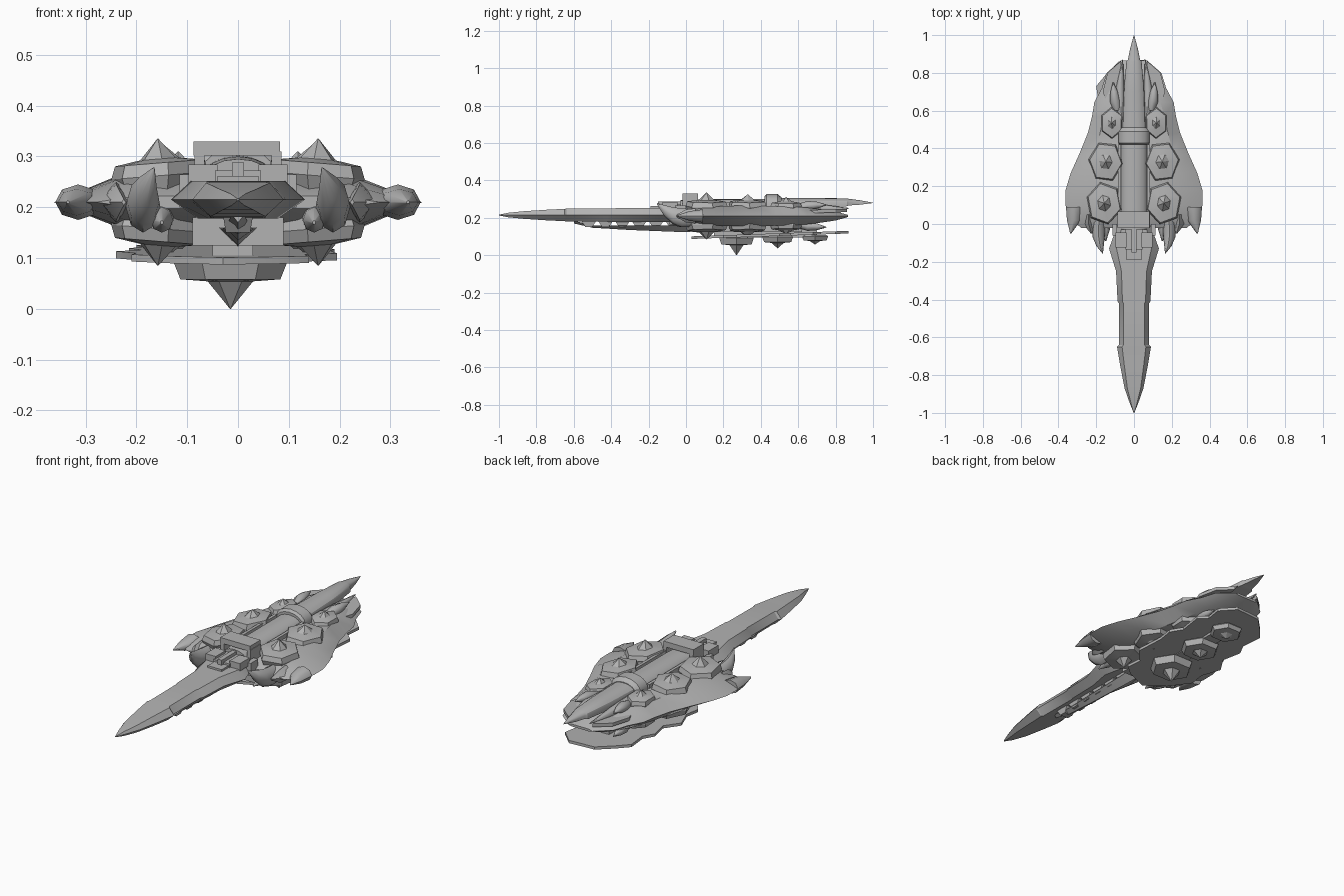
import bpy, bmesh, math
from mathutils import Vector, Matrix

if "Cube" in bpy.data.objects:
    bpy.data.objects.remove(bpy.data.objects["Cube"])

ZC = 0.21  # height of the hull's middle plane
grey = bpy.data.materials.new("hull_grey")
grey.diffuse_color = (0.45, 0.45, 0.45, 1)
grey.use_nodes = True
grey.node_tree.nodes["Principled BSDF"].inputs["Base Color"].default_value = grey.diffuse_color


def add(name, verts, faces, mirror=(), smooth=30):
    """Mesh object; mirror lists planes: 'x' about x=0, 'z' about the hull's middle."""
    bm = bmesh.new()
    vs = [bm.verts.new(v) for v in verts]
    for f in faces:
        bm.faces.new([vs[i] for i in f])
    for axis in mirror:
        geom = bm.verts[:] + bm.edges[:] + bm.faces[:]
        dup = bmesh.ops.duplicate(bm, geom=geom)["geom"]
        for v in dup:
            if isinstance(v, bmesh.types.BMVert):
                if axis == 'x':
                    v.co.x = -v.co.x
                else:
                    v.co.z = 2 * ZC - v.co.z
    bmesh.ops.remove_doubles(bm, verts=bm.verts, dist=1e-5)
    bmesh.ops.recalc_face_normals(bm, faces=bm.faces)
    me = bpy.data.meshes.new(name)
    bm.to_mesh(me)
    bm.free()
    me.materials.append(grey)
    ob = bpy.data.objects.new(name, me)
    bpy.context.collection.objects.link(ob)
    bpy.context.view_layer.objects.active = ob
    ob.select_set(True)
    bpy.ops.object.shade_smooth_by_angle(angle=math.radians(smooth))
    ob.select_set(False)
    return ob


def loft(name, rings, mirror=(), smooth=30):
    """Skin equal-length rings of points and cap both ends."""
    n = len(rings[0])
    verts = [p for r in rings for p in r]
    faces = [(i * n + j, i * n + (j + 1) % n, (i + 1) * n + (j + 1) % n, (i + 1) * n + j)
             for i in range(len(rings) - 1) for j in range(n)]
    faces += [tuple(range(n)), tuple(range(len(verts) - n, len(verts)))]
    return add(name, verts, faces, mirror, smooth)


def box(name, x0, x1, y0, y1, z0, z1, mirror=()):
    return loft(name, [[(x0, y, z0), (x1, y, z0), (x1, y, z1), (x0, y, z1)] for y in (y0, y1)], mirror)


def slab(name, outline, z0, z1, mirror=(), slope=0.0):
    """Flat outline (x, y) with thickness; slope raises it towards the back."""
    return loft(name, [[(x, y, z + slope * y) for x, y in outline] for z in (z0, z1)], mirror)


def claw(name, path, mirror=(), n=8):
    """Horn through (x, y, z, rx, rz) stations."""
    return loft(name, [[(x + rx * math.cos(2 * math.pi * k / n), y, z + rz * math.sin(2 * math.pi * k / n))
                        for k in range(n)] for x, y, z, rx, rz in path], mirror, 50)


def scale_plate(name, x, y, levels, stretch, turn, tilt, mirror):
    """Hexagonal armour plate from (radius, z) levels, ending in a cone."""
    rings = []
    for r, z in levels:
        ring = []
        for k in range(6):
            a = turn + k * math.pi / 3
            dx, dy = r * math.cos(a), r * stretch * math.sin(a)
            ring.append((x + dx, y + dy, z - tilt * dx))
        rings.append(ring)
    return loft(name, rings, mirror, 25)


# Long front blade: flattened hexagonal section, (y, half width, half height)
blade = [(-1, .002, .002), (-.95, .022, .012), (-.87, .05, .02), (-.75, .073, .028), (-.65, .09, .033),
         (-.64, .08, .034), (-.42, .08, .036), (-.41, .087, .036), (-.25, .095, .037), (-.13, .132, .037),
         (-.04, .10, .037), (.05, .09, .037)]
loft("blade", [[(-w, y, .215), (-w * .7, y, .215 + h), (w * .7, y, .215 + h), (w, y, .215),
                (w * .6, y, .215 - h), (-w * .6, y, .215 - h)] for y, w, h in blade])

# Toothed keel under the blade
loft("blade_keel", [[(0, y, zb), (w, y, zt), (-w, y, zt)] for y, w, zb, zt in
                    [(-.60, .012, .17, .185), (-.5, .025, .147, .16), (-.3, .032, .135, .158),
                     (-.05, .036, .125, .158), (.1, .036, .122, .165)]])
for i in range(6):
    y = -.52 + i * .09
    loft("keel_tooth", [[(-w, y - d, z), (w, y - d, z), (w, y + d, z), (-w, y + d, z)]
                        for w, d, z in ((.024, .018, .15), (.03, .042, .186))])

# Winged hull: right half lofted along y, (y, edge x, shoulder x, shoulder half height)
wing = [(-.02, .28, .2, .012), (.03, .34, .22, .035), (.10, .363, .23, .047), (.18, .362, .23, .052),
        (.27, .335, .23, .055), (.37, .29, .21, .055), (.48, .245, .18, .052), (.57, .222, .16, .05),
        (.645, .21, .14, .045), (.72, .17, .12, .036), (.80, .145, .09, .024), (.865, .07, .05, .006)]
loft("winged_hull", [[(-e, y, ZC), (-s, y, ZC + h), (s, y, ZC + h), (e, y, ZC), (s, y, ZC - h), (-s, y, ZC - h)]
                     for y, e, s, h in wing], (), 35)

# Hooked points on the wing fronts and the notched spikes beside them
claw("wing_hook", [(.315, .09, ZC, .045, .035), (.318, .02, ZC, .037, .026), (.335, -.05, ZC, .003, .003)], ('x',))
claw("wing_spike", [(.24, .05, ZC, .04, .04), (.24, 0, ZC, .03, .035), (.225, -.05, ZC, .004, .006)], ('x',), 4)

# Upright curved claws at the hull's front
claw("front_claw", [(.185, .06, .2, .035, .045), (.187, -.02, .2, .034, .05), (.187, -.07, .212, .032, .045),
                    (.18, -.115, .238, .02, .03), (.166, -.155, .275, .002, .004)], ('x',))
claw("lower_claw", [(.15, .05, .18, .025, .03), (.15, -.03, .175, .022, .025), (.15, -.09, .17, .003, .004)], ('x',))

# Armour scales above and below each wing: x, y, radius, stretch, turn, top, spike tip
for x, y, r, st, turn, top, tip in ((.158, .11, .096, 1.2, .3, .287, .335), (.15, .33, .092, 1.2, .1, .287, .325),
                                    (.118, .535, .062, 1.35, .5, .28, .31)):
    levels = [(r * .85, .225), (r, .262), (r * .92, top), (r * .38, top + .008), (.001, tip)]
    scale_plate("armour_scale", x, y, levels, st, turn, .08, ('x', 'z'))
claw("rear_horn", [(.09, .60, .25, .02, .025), (.1, .65, .265, .028, .025), (.105, .70, .268, .02, .018),
                   (.11, .75, .27, .002, .002)], ('x', 'z'))

# Slanted fins around the tail
slab("tail_fin", [(.045, .5), (.13, .6), (.165, .70), (.14, .80), (.07, .862)], .205, .222, ('x',), .03)
claw("tail_barb", [(.065, .55, .25, .02, .03), (.075, .7, .25, .025, .025), (.06, .87, .25, .002, .003)], ('x',))


# Central spine: rounded barrel tapering into the tail spike
def barrel(y, w, z0, z1):
    return [(w, y, z0)] + [(w * math.cos(a), y, z0 + (z1 - z0) * (.45 + .55 * math.sin(a)))
                           for a in [k * math.pi / 8 for k in range(9)]] + [(-w, y, z0)]


loft("spine", [barrel(y, w, z0, z1) for y, w, z0, z1 in
               [(-.03, .07, .22, .295), (.1, .072, .22, .3), (.45, .07, .22, .302), (.6, .06, .245, .302)]])
loft("tail_spike", [barrel(y, w, z0, z1) for y, w, z0, z1 in
                    [(.5, .062, .25, .306), (.7, .055, .256, .306), (.86, .04, .262, .304),
                     (.87, .032, .266, .302), (.93, .02, .27, .294), (1, .001, .279, .281)]])
loft("spine_collar", [barrel(y, w, .23, z1) for y, w, z1 in
                      [(.42, .074, .315), (.43, .083, .327), (.49, .083, .327), (.51, .07, .31)]])
box("spine_rail", .07, .085, .04, .42, .235, .285, ('x',))

# Cross-shaped guard of blocks at the root of the blade
box("guard_top", -.088, .083, -.02, .065, .302, .33)
box("guard_leg", .066, .086, -.02, .065, .22, .31, ('x',))
box("guard_arm", .04, .098, -.125, -.045, .245, .284, ('x',))
box("guard_core", -.045, .045, -.135, .0, .24, .272)
box("guard_tip", -.04, .04, -.19, -.12, .235, .262)
box("guard_rod", -.012, .012, -.15, -.01, .26, .288)
box("side_step", .09, .115, -.06, .0, .2, .265, ('x',))

# Belly keel between hull and lower shield
box("belly_block", -.09, .09, .02, .62, .125, .18)
box("shield_strut", -.05, .03, .15, .7, .095, .15)

# Offset jagged shield hung under the hull
shield = [(-.03, .03), (.09, .08), (.14, .12), (.13, .2), (.195, .27), (.18, .42), (.19, .5), (.15, .56),
          (.165, .68), (.12, .72), (.13, .8), (.06, .87), (-.08, .86), (-.15, .79), (-.2, .73), (-.185, .62),
          (-.215, .56), (-.19, .46), (-.24, .38), (-.2, .28), (-.21, .2), (-.13, .1)]
slab("lower_shield", shield, .086, .1, (), .035)

# Spiked bosses below the shield
for y, r, rim, low, tip in ((.27, .112, .1, .058, .0), (.49, .1, .105, .07, .037), (.69, .085, .108, .08, .058)):
    levels = [(r * .9, rim), (r, rim - .008), (r * .88, low), (r * .4, low - .004), (.001, tip)]
    scale_plate("shield_boss", -.015, y, levels, .95, .0, 0, ())
